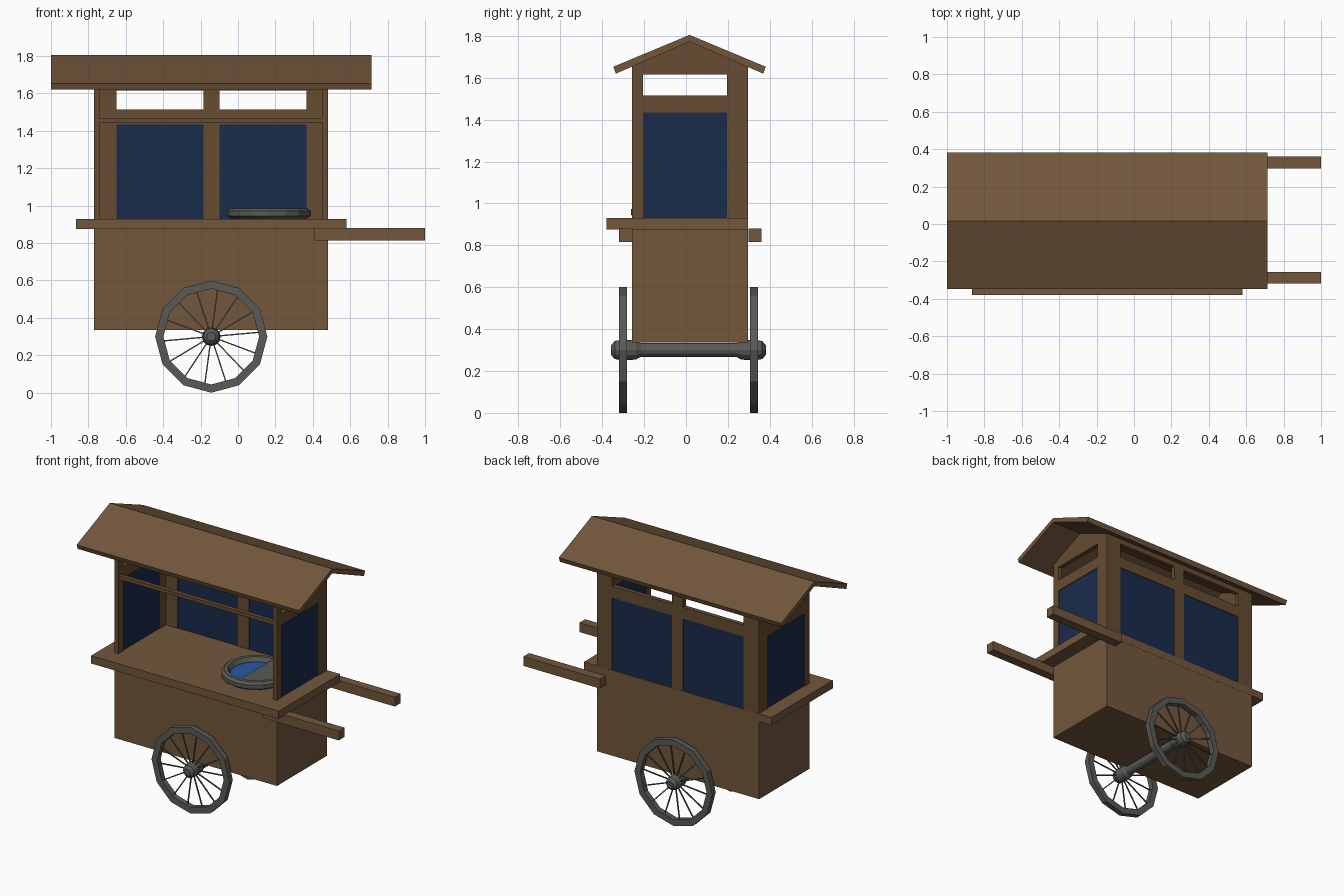
import bpy, bmesh
from math import sin, cos, pi
from mathutils import Matrix, Vector

if "Cube" in bpy.data.objects:
    bpy.data.objects.remove(bpy.data.objects["Cube"])


def material(name, rgb):
    m = bpy.data.materials.new(name)
    m.diffuse_color = (*rgb, 1)
    m.use_nodes = True
    m.node_tree.nodes["Principled BSDF"].inputs["Base Color"].default_value = m.diffuse_color
    return m


WOOD = material("wood", (0.17, 0.095, 0.045))
FRAME = material("frame_wood", (0.13, 0.072, 0.032))
GLASS = material("navy_panel", (0.01, 0.024, 0.07))
METAL = material("metal", (0.10, 0.10, 0.09))
WATER = material("blue_water", (0.02, 0.10, 0.35))


def finish(name, bm, mat):
    bmesh.ops.recalc_face_normals(bm, faces=bm.faces)
    me = bpy.data.meshes.new(name)
    bm.to_mesh(me)
    bm.free()
    me.materials.append(mat)
    ob = bpy.data.objects.new(name, me)
    bpy.context.collection.objects.link(ob)
    return ob


def add_box(bm, x0, x1, y0, y1, z0, z1):
    m = Matrix.Translation(((x0 + x1) / 2, (y0 + y1) / 2, (z0 + z1) / 2))
    bmesh.ops.create_cube(bm, size=1, matrix=m @ Matrix.Diagonal((x1 - x0, y1 - y0, z1 - z0, 1)))


def boxes(name, mat, *dims):
    bm = bmesh.new()
    for d in dims:
        add_box(bm, *d)
    return finish(name, bm, mat)


def add_prism(bm, yz, x0, x1):
    a = [bm.verts.new((x0, y, z)) for y, z in yz]
    b = [bm.verts.new((x1, y, z)) for y, z in yz]
    bm.faces.new(a)
    bm.faces.new(b[::-1])
    for i in range(len(yz)):
        j = (i + 1) % len(yz)
        bm.faces.new((a[i], a[j], b[j], b[i]))


def add_lathe(bm, profile, n, place, closed):
    # profile of (radius, height) revolved about local z
    rings = [[bm.verts.new(place @ Vector((r * cos(2 * pi * k / n), r * sin(2 * pi * k / n), h)))
              for k in range(n)] for r, h in profile]
    for i in range(len(rings) if closed else len(rings) - 1):
        a, b = rings[i], rings[(i + 1) % len(rings)]
        for k in range(n):
            m = (k + 1) % n
            bm.faces.new((a[k], a[m], b[m], b[k]))
    if not closed:
        bm.faces.new(rings[0])
        bm.faces.new(rings[-1])


X0, X1, Y0, Y1 = -0.77, 0.48, -0.257, 0.295
MID = 0.017
T = 0.03  # wall thickness

# Lower cabinet, counter and handles
boxes("cabinet", WOOD, (X0, X1, Y0, Y1, 0.335, 0.876))
boxes("counter", WOOD, (-0.865, 0.58, -0.38, Y1 + 0.001, 0.875, 0.93))
for side, y in (("front", -0.319), ("back", 0.298)):
    boxes(side + "_handle", WOOD, (0.41, 1.0, y, y + 0.063, 0.815, 0.88))

# End walls: posts, rails and gable, with a panel and a vent opening
for side, x in (("left", X0), ("right", X1 - T)):
    bm = bmesh.new()
    add_box(bm, x, x + T, Y0, -0.205, 0.93, 1.615)
    add_box(bm, x, x + T, 0.195, Y1, 0.93, 1.615)
    add_box(bm, x, x + T, -0.205, 0.195, 1.435, 1.515)
    add_prism(bm, [(Y0, 1.615), (Y1, 1.615), (Y1, 1.665), (MID, 1.778), (Y0, 1.665)], x, x + T)
    finish(side + "_end_frame", bm, FRAME)
    boxes(side + "_end_panel", GLASS, (x + 0.005, x + T - 0.005, -0.205, 0.195, 0.925, 1.436))

# Back wall with two panels and two vent openings
XA, XB = X0 + T, X1 - T
yb = Y1 - T
boxes("back_frame", FRAME,
      (XA, -0.65, yb, Y1, 0.93, 1.665), (-0.185, -0.10, yb, Y1, 0.93, 1.615),
      (0.365, XB, yb, Y1, 0.93, 1.665), (-0.65, 0.365, yb, Y1, 1.615, 1.665),
      (-0.65, -0.185, yb, Y1, 1.435, 1.515), (-0.10, 0.365, yb, Y1, 1.435, 1.515))
boxes("back_panels", GLASS,
      (-0.65, -0.185, yb + 0.005, Y1 - 0.005, 0.925, 1.436),
      (-0.10, 0.365, yb + 0.005, Y1 - 0.005, 0.925, 1.436))

# Thin rail across the open front
boxes("front_rail", FRAME, (XA, XB, Y0 + 0.005, Y0 + 0.035, 1.445, 1.47))

# Gabled roof
bm = bmesh.new()
H = 0.364
add_prism(bm, [(MID - H, 1.653), (MID, 1.805), (MID + H, 1.653),
               (MID + H - 0.012, 1.62), (MID, 1.773), (MID - H + 0.012, 1.62)], -1.0, 0.713)
finish("roof", bm, WOOD)

# Spoked wheels
WX, WZ, WC = -0.143, 0.30, 0.012
SPOKES = 14
for side, s in (("front", -1), ("back", 1)):
    place = Matrix.Translation((WX, WC + s * 0.312, WZ)) @ Matrix.Rotation(pi / 2, 4, 'X')
    bm = bmesh.new()
    add_lathe(bm, [(0.30, -0.019), (0.30, 0.019), (0.256, 0.019), (0.256, -0.019)], 12, place, True)
    finish(side + "_wheel_rim", bm, METAL)
    bm = bmesh.new()
    for k in range(SPOKES):
        m = place @ Matrix.Rotation(2 * pi * (k + 0.2) / SPOKES, 4, 'Z') @ Matrix.Translation((0.15, 0, 0))
        bmesh.ops.create_cube(bm, size=1, matrix=m @ Matrix.Diagonal((0.23, 0.007, 0.007, 1)))
    finish(side + "_wheel_spokes", bm, METAL)

# Axle with swollen hubs
half = [(0.024, 0.369), (0.043, 0.352), (0.05, 0.312), (0.045, 0.25), (0.033, 0.23)]
bm = bmesh.new()
add_lathe(bm, half + [(r, -h) for r, h in half[::-1]], 12,
          Matrix.Translation((WX, WC, WZ)) @ Matrix.Rotation(pi / 2, 4, 'X'), False)
finish("axle", bm, METAL)

# Round pan on the counter, with water and a half cover
place = Matrix.Translation((0.167, -0.04, 0.93))
bm = bmesh.new()
add_lathe(bm, [(0.20, 0.0), (0.222, 0.015), (0.222, 0.042), (0.205, 0.056),
               (0.18, 0.056), (0.165, 0.03), (0.165, 0.0)], 16, place, True)
finish("pan_rim", bm, METAL)
bm = bmesh.new()
add_lathe(bm, [(0.17, 0.002), (0.17, 0.025)], 16, place, False)
finish("pan_water", bm, WATER)
bm = bmesh.new()
a = [bm.verts.new(place @ Vector((0.178 * sin(pi * k / 8), -0.178 * cos(pi * k / 8), 0.05))) for k in range(9)]
f = bm.faces.new(a)
top = bmesh.ops.extrude_face_region(bm, geom=[f])["geom"]
bmesh.ops.translate(bm, vec=(0, 0, -0.02), verts=[g for g in top if isinstance(g, bmesh.types.BMVert)])
finish("pan_half_cover", bm, METAL)
